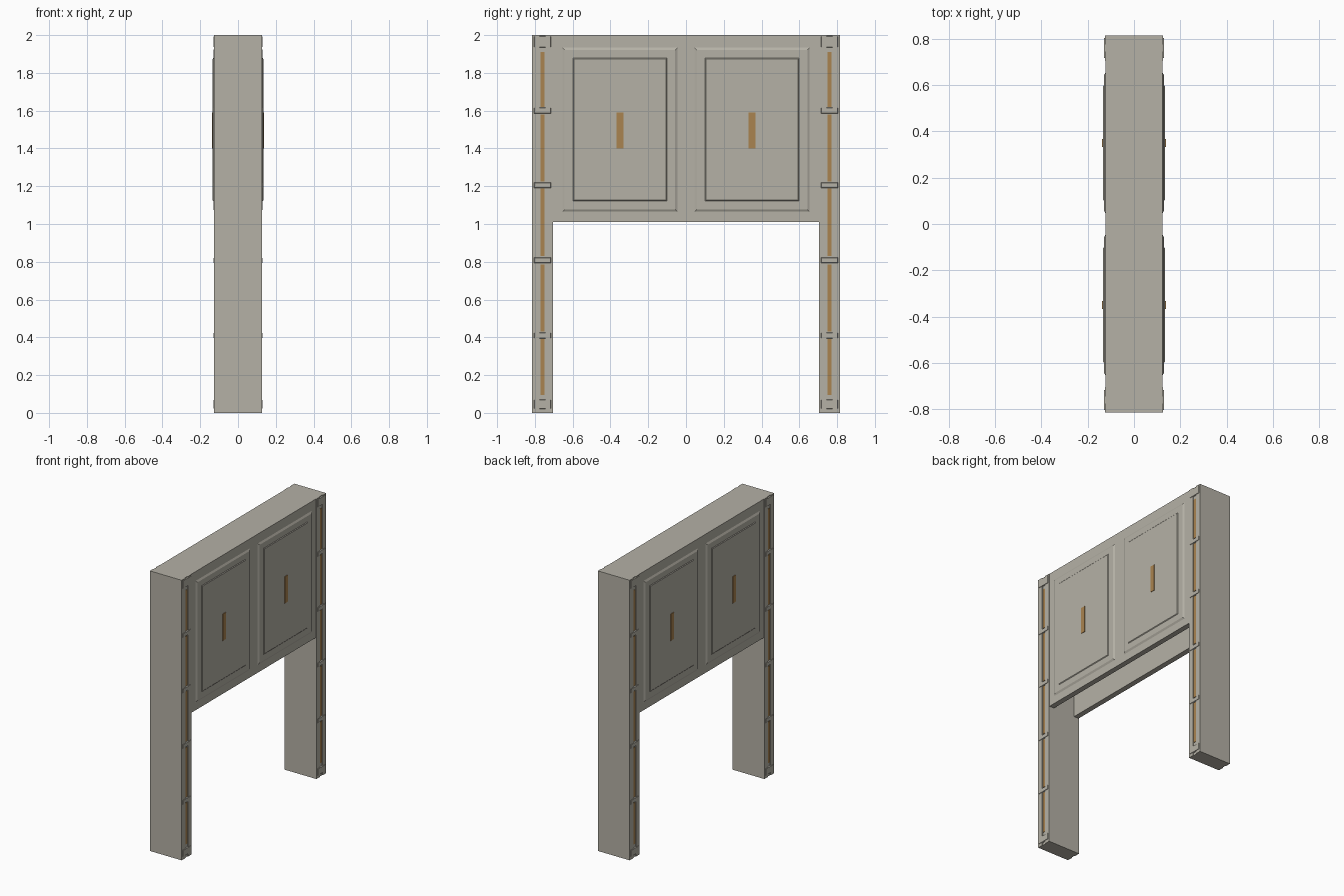
import bpy, bmesh

if "Cube" in bpy.data.objects:
    bpy.data.objects.remove(bpy.data.objects["Cube"])


def material(name, color):
    m = bpy.data.materials.new(name)
    m.diffuse_color = color
    m.use_nodes = True
    m.node_tree.nodes["Principled BSDF"].inputs["Base Color"].default_value = m.diffuse_color
    return m


STONE = material("warm_grey", (0.46, 0.44, 0.38, 1))
WOOD = material("golden_wood", (0.40, 0.23, 0.08, 1))


def slab(name, x0, x1, y0, y1, z0, z1, inset=0.0, mat=STONE):
    """Box from x0 to x1; the x1 face can be inset to give sloped edges."""
    bm = bmesh.new()
    rings = []
    for x, i in ((x0, 0.0), (x1, inset)):
        pts = ((y0 + i, z0 + i), (y1 - i, z0 + i), (y1 - i, z1 - i), (y0 + i, z1 - i))
        rings.append([bm.verts.new((x, y, z)) for y, z in pts])
    a, b = rings
    bm.faces.new(a)
    bm.faces.new(b)
    for k in range(4):
        n = (k + 1) % 4
        bm.faces.new((a[k], a[n], b[n], b[k]))
    bmesh.ops.recalc_face_normals(bm, faces=bm.faces)
    me = bpy.data.meshes.new(name)
    bm.to_mesh(me)
    bm.free()
    me.materials.append(mat)
    ob = bpy.data.objects.new(name, me)
    bpy.context.collection.objects.link(ob)
    return ob


# Header: two thin walls and a lid, open underneath
slab("header_lid", -0.123, 0.123, -0.705, 0.705, 1.96, 2.0)
for s in (1, -1):
    side = "right" if s > 0 else "left"
    slab(f"header_wall_{side}", s * 0.085, s * 0.123, -0.705, 0.705, 1.01, 1.96)

    # Stepped panels with a pull handle
    for c in (-0.35, 0.35):
        slab(f"panel_frame_{side}", s * 0.122, s * 0.130, c - 0.307, c + 0.307,
             1.063, 1.935, 0.015)
        slab(f"raised_panel_{side}", s * 0.129, s * 0.134, c - 0.25, c + 0.25,
             1.12, 1.88, 0.006)
        slab(f"handle_{side}", s * 0.133, s * 0.138, c - 0.018, c + 0.018,
             1.40, 1.59, 0.0, WOOD)

# Posts with trim on both faces
joints = (0.41, 0.808, 1.205, 1.60)
strips = ((0.095, 0.39), (0.43, 0.785), (0.83, 1.187), (1.225, 1.58), (1.62, 1.91))
for p in (1, -1):
    c = p * 0.76
    slab("post", -0.121, 0.121, c - 0.055, c + 0.055, 0, 2)
    for s in (1, -1):
        # Long rails either side of the channel
        for d in (-1, 1):
            y = c + d * 0.035
            slab("post_rail", s * 0.12, s * 0.126, y - 0.02, y + 0.02, 0, 2)
        # Top and bottom caps
        slab("post_top_cap", s * 0.12, s * 0.129, c - 0.046, c + 0.046, 1.935, 1.995, 0.003)
        slab("post_foot_cap", s * 0.12, s * 0.129, c - 0.046, c + 0.046, 0.02, 0.07, 0.003)
        # Cross brackets and inlaid wood strips
        for z in joints:
            slab("post_bracket", s * 0.12, s * 0.129, c - 0.046, c + 0.046,
                 z - 0.016, z + 0.016, 0.003)
        for z0, z1 in strips:
            slab("wood_inlay", s * 0.12, s * 0.124, c - 0.011, c + 0.011, z0, z1, 0.0, WOOD)
